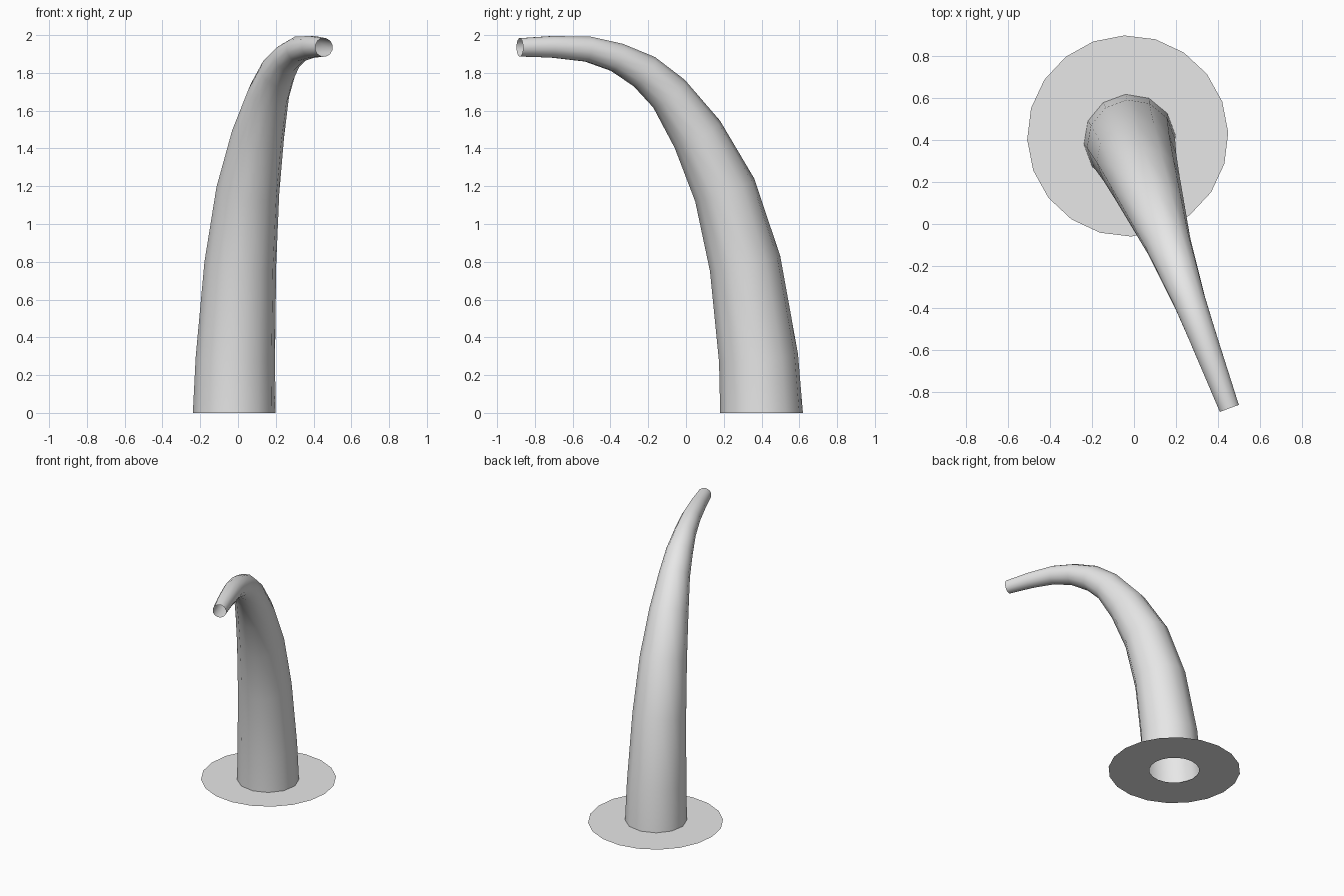
import bpy, bmesh, math
from mathutils import Vector

if "Cube" in bpy.data.objects:
    bpy.data.objects.remove(bpy.data.objects["Cube"])

grey = bpy.data.materials.new("light grey")
grey.diffuse_color = (0.8, 0.8, 0.8, 1)
grey.use_nodes = True
grey.node_tree.nodes["Principled BSDF"].inputs["Base Color"].default_value = grey.diffuse_color


def finish(name, bm, smooth):
    mesh = bpy.data.meshes.new(name)
    bm.to_mesh(mesh)
    bm.free()
    mesh.materials.append(grey)
    for p in mesh.polygons:
        p.use_smooth = smooth
    obj = bpy.data.objects.new(name, mesh)
    bpy.context.collection.objects.link(obj)
    return obj


def bridge_rings(bm, a, b):
    n = len(a)
    for i in range(n):
        j = (i + 1) % n
        bm.faces.new((a[i], a[j], b[j], b[i]))


# Bent tapering horn: (y, z, radius) along its centre line, lying in one vertical plane
path = [(0.40, 0, 0.22), (0.384, 0.29, 0.211), (0.313, 0.79, 0.191), (0.205, 1.18, 0.168),
        (0.06, 1.475, 0.14), (-0.09, 1.69, 0.111), (-0.22, 1.806, 0.096),
        (-0.365, 1.882, 0.079), (-0.52, 1.926, 0.069), (-0.71, 1.938, 0.059),
        (-0.88, 1.935, 0.05)]
SIDES = 12
slope = -0.475 / 1.28
centres = [Vector((-0.02 + slope * (y - 0.40), y, z)) for y, z, r in path]
lean = Vector((slope, 1, 0)).normalized()       # away from the bend
side = lean.cross(Vector((0, 0, 1)))            # across the bend

bm = bmesh.new()
rings = []
for k, (c, (y, z, r)) in enumerate(zip(centres, path)):
    if k == 0:
        tangent = Vector((0, 0, 1))
    elif k == len(path) - 1:
        tangent = -lean
    else:
        tangent = ((c - centres[k - 1]).normalized()
                   + (centres[k + 1] - c).normalized()).normalized()
    outward = tangent.cross(side)
    if k == 0 and outward.dot(lean) < 0:
        side, outward = -side, -outward
    ring = []
    for i in range(SIDES):
        a = 2 * math.pi * (i + 0.5) / SIDES
        ring.append(bm.verts.new(c + r * (math.cos(a) * outward + math.sin(a) * side)))
    rings.append(ring)
for a, b in zip(rings, rings[1:]):
    bridge_rings(bm, a, b)
bmesh.ops.recalc_face_normals(bm, faces=bm.faces)
# keep the open tube facing outward
f = bm.faces[:][0]
if f.normal.dot(f.calc_center_median() - Vector((-0.02, 0.40, 0.15))) < 0:
    bmesh.ops.reverse_faces(bm, faces=bm.faces[:])
finish("horn_tube", bm, True)

# Flat base ring with a hole under the tube
bm = bmesh.new()
loops = []
for r in (0.48, 0.182):
    loops.append([bm.verts.new((-0.03 + r * math.cos(a), 0.42 + r * math.sin(a), 0))
                  for a in (math.radians(18 * i + 2) for i in range(20))])
bridge_rings(bm, loops[0], loops[1])
finish("base_ring", bm, False)
